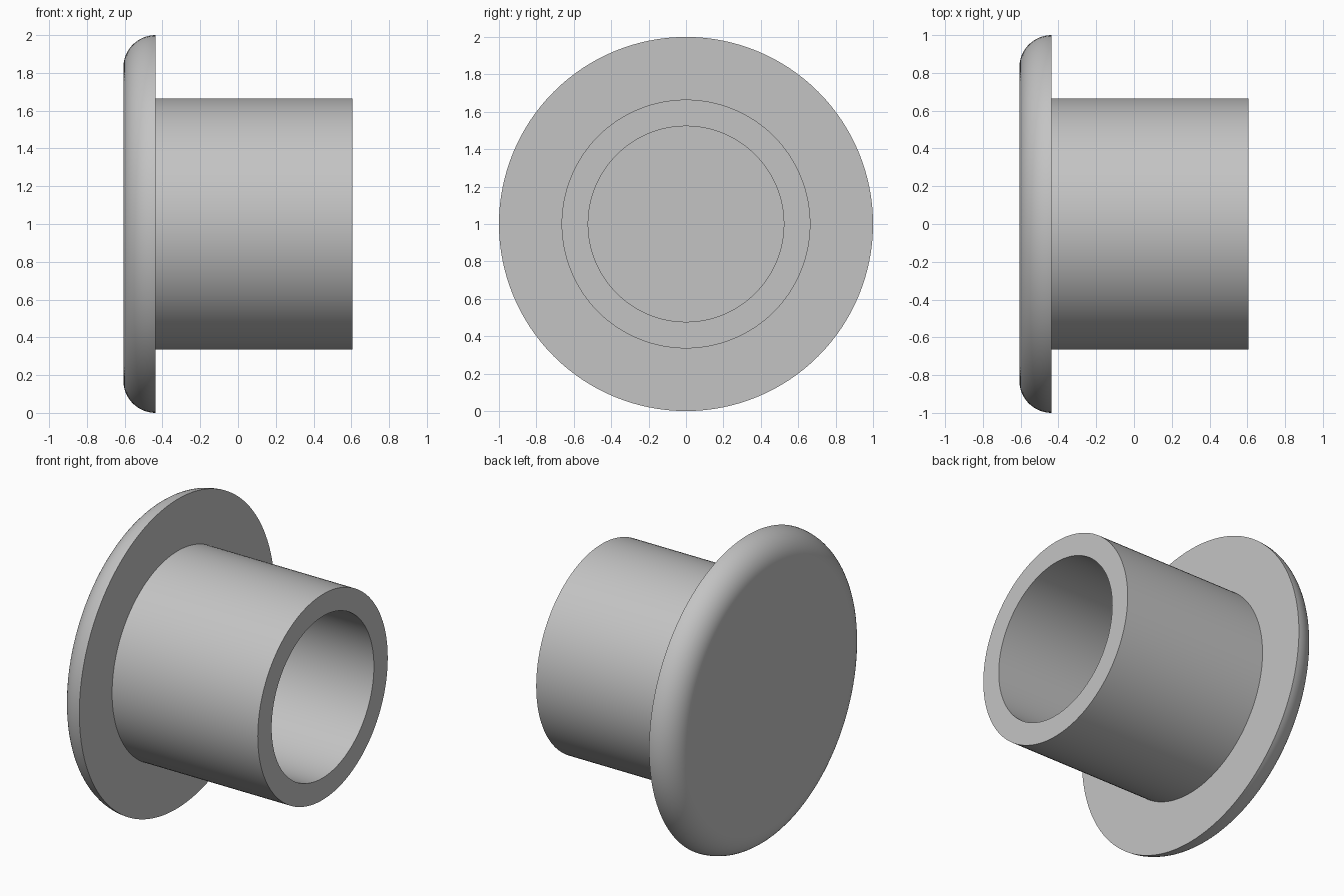
import bpy
import bmesh
from math import sin, cos, pi, radians
from mathutils import Matrix

cube = bpy.data.objects.get("Cube")
if cube:
    bpy.data.objects.remove(cube, do_unlink=True)

SEGMENTS = 128
FACE_X, SHOULDER_X, END_X = -0.607, -0.436, 0.607   # positions along the axis
FLANGE_R, TUBE_R, BORE_R = 1.0, 0.665, 0.523
FILLET = SHOULDER_X - FACE_X

# Plain grey material
grey = bpy.data.materials.new("light_grey")
grey.use_nodes = True
colour = (0.55, 0.55, 0.55, 1.0)
grey.diffuse_color = colour
grey.node_tree.nodes["Principled BSDF"].inputs["Base Color"].default_value = colour

# Profile as (position along axis, radius): flat face, rounded rim, shoulder, tube, blind bore
profile = [(FACE_X, 0)]
steps = 16
for i in range(steps + 1):
    a = pi / 2 * i / steps
    profile.append((SHOULDER_X - FILLET * cos(a), FLANGE_R - FILLET + FILLET * sin(a)))
profile += [(SHOULDER_X, TUBE_R), (END_X, TUBE_R), (END_X, BORE_R),
            (SHOULDER_X, BORE_R), (SHOULDER_X, 0)]

# Turn the profile around the x axis
bm = bmesh.new()
verts = [bm.verts.new((x, 0, r)) for x, r in profile]
edges = [bm.edges.new(pair) for pair in zip(verts, verts[1:])]
bmesh.ops.spin(bm, geom=verts + edges, cent=(0, 0, 0), axis=(1, 0, 0),
               angle=2 * pi, steps=SEGMENTS, use_duplicate=False)
bmesh.ops.remove_doubles(bm, verts=bm.verts, dist=0.0001)
bmesh.ops.recalc_face_normals(bm, faces=bm.faces)
bmesh.ops.transform(bm, matrix=Matrix.Translation((0, 0, FLANGE_R)), verts=bm.verts)

mesh = bpy.data.meshes.new("flanged_sleeve")
bm.to_mesh(mesh)
bm.free()
mesh.materials.append(grey)
sleeve = bpy.data.objects.new("flanged_sleeve", mesh)
bpy.context.collection.objects.link(sleeve)

# Smooth curved walls, crisp edges, flat end faces
bpy.ops.object.select_all(action="DESELECT")
sleeve.select_set(True)
bpy.context.view_layer.objects.active = sleeve
bpy.ops.object.shade_smooth_by_angle(angle=radians(30))
weighted = sleeve.modifiers.new("weighted_normals", "WEIGHTED_NORMAL")
weighted.keep_sharp = True
